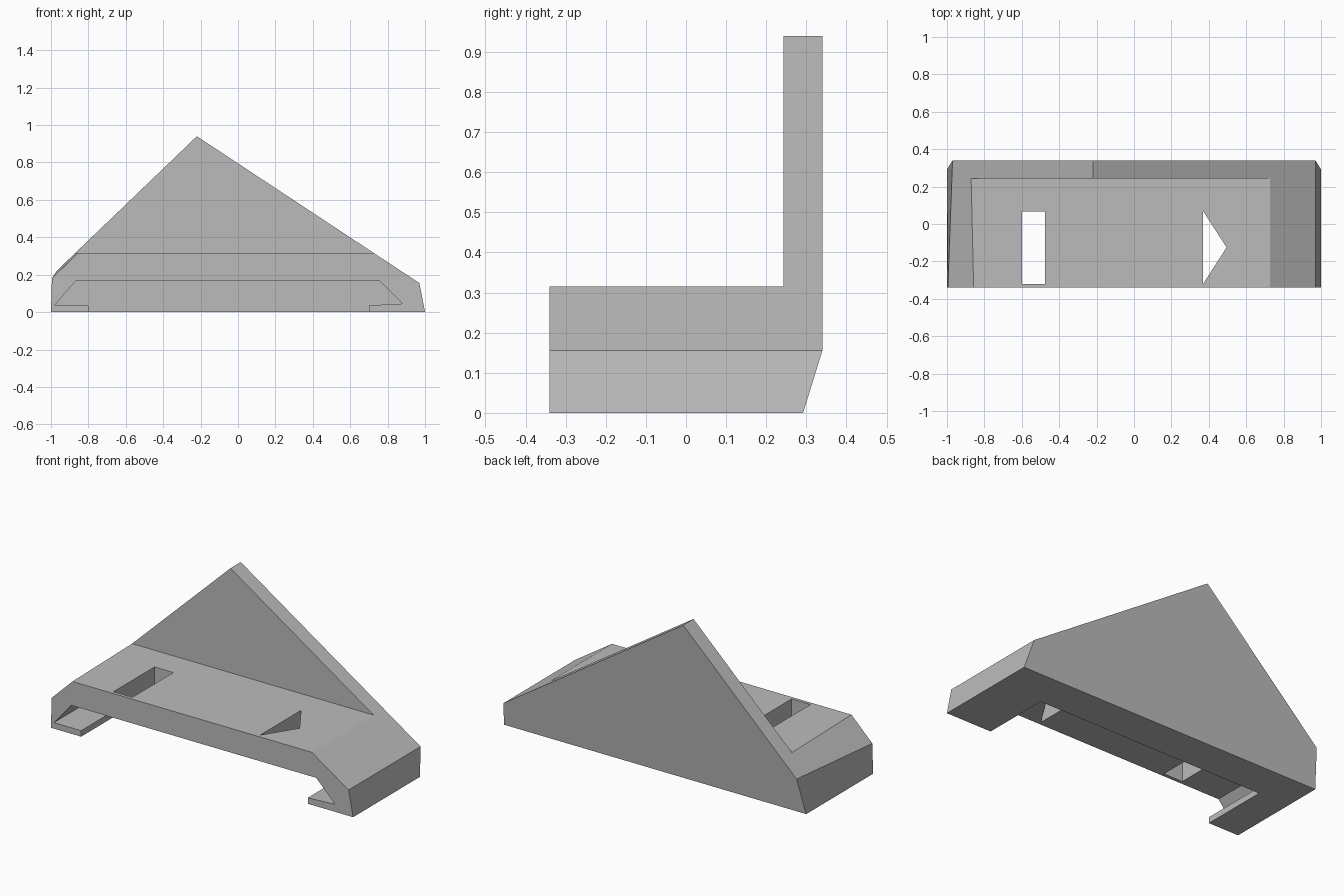
import bpy, bmesh, math

default = bpy.data.objects.get("Cube")
if default:
    bpy.data.objects.remove(default, do_unlink=True)

GREY = (0.5, 0.5, 0.5, 1)
grey = bpy.data.materials.new("plain grey")
grey.use_nodes = True
grey.diffuse_color = GREY
grey.node_tree.nodes["Principled BSDF"].inputs["Base Color"].default_value = GREY


def prism(name, outline, start, length, axis):
    """Extrude a closed outline along y (outline in x, z) or z (outline in x, y)."""
    bm = bmesh.new()
    if axis == "y":
        verts = [bm.verts.new((a, start, b)) for a, b in outline]
        step = (0, length, 0)
    else:
        verts = [bm.verts.new((a, b, start)) for a, b in outline]
        step = (0, 0, length)
    face = bm.faces.new(verts)
    new = bmesh.ops.extrude_face_region(bm, geom=[face])["geom"]
    moved = [g for g in new if isinstance(g, bmesh.types.BMVert)]
    bmesh.ops.translate(bm, verts=moved, vec=step)
    bmesh.ops.recalc_face_normals(bm, faces=bm.faces)
    mesh = bpy.data.meshes.new(name)
    bm.to_mesh(mesh)
    bm.free()
    mesh.materials.append(grey)
    obj = bpy.data.objects.new(name, mesh)
    bpy.context.collection.objects.link(obj)
    return obj


def cut(body, cutter):
    cutter.hide_render = True
    mod = body.modifiers.new("cut", "BOOLEAN")
    mod.operation = "DIFFERENCE"
    mod.solver = "EXACT"
    mod.object = cutter
    bpy.context.view_layer.objects.active = body
    bpy.ops.object.modifier_apply(modifier=mod.name)
    bpy.data.objects.remove(cutter, do_unlink=True)


# Triangular body, full depth
body = prism("bracket_body",
             [(-1, 0), (1, 0), (0.97, 0.155), (-0.22, 0.94), (-0.97, 0.22)],
             -0.34, 0.68, "y")

# Undercut the back foot and drop the front end of the left shoulder
for v in body.data.vertices:
    if v.co.z < 0.01 and v.co.y > 0:
        v.co.y = 0.292
    if v.co.x < -0.9 and v.co.z > 0.1 and v.co.y < 0:
        v.co.x, v.co.z = -0.995, 0.18

# Remove the upper front, leaving a tall back plate above a low base
cut(body, prism("upper_front_cutter",
                [(-1.2, 0.315), (1.2, 0.315), (1.2, 1.2), (-1.2, 1.2)],
                -0.6, 0.843, "y"))

# Dovetail channel under the base, open to the front and below
cut(body, prism("channel_cutter",
                [(-0.8, -0.1), (0.7, -0.1), (0.7, 0.036), (0.88, 0.045),
                 (0.755, 0.17), (-0.865, 0.17), (-0.98, 0.036), (-0.8, 0.036)],
                -0.6, 0.67, "y"))

# Rectangular and triangular slots through the base top
cut(body, prism("rectangle_slot_cutter",
                [(-0.6, -0.32), (-0.475, -0.32), (-0.475, 0.068), (-0.6, 0.068)],
                0.1, 0.4, "z"))
cut(body, prism("triangle_slot_cutter",
                [(0.37, -0.32), (0.495, -0.125), (0.37, 0.068)],
                0.1, 0.4, "z"))

bpy.ops.object.select_all(action="DESELECT")
body.select_set(True)
bpy.context.view_layer.objects.active = body
bpy.ops.object.shade_smooth_by_angle(angle=math.radians(20))
